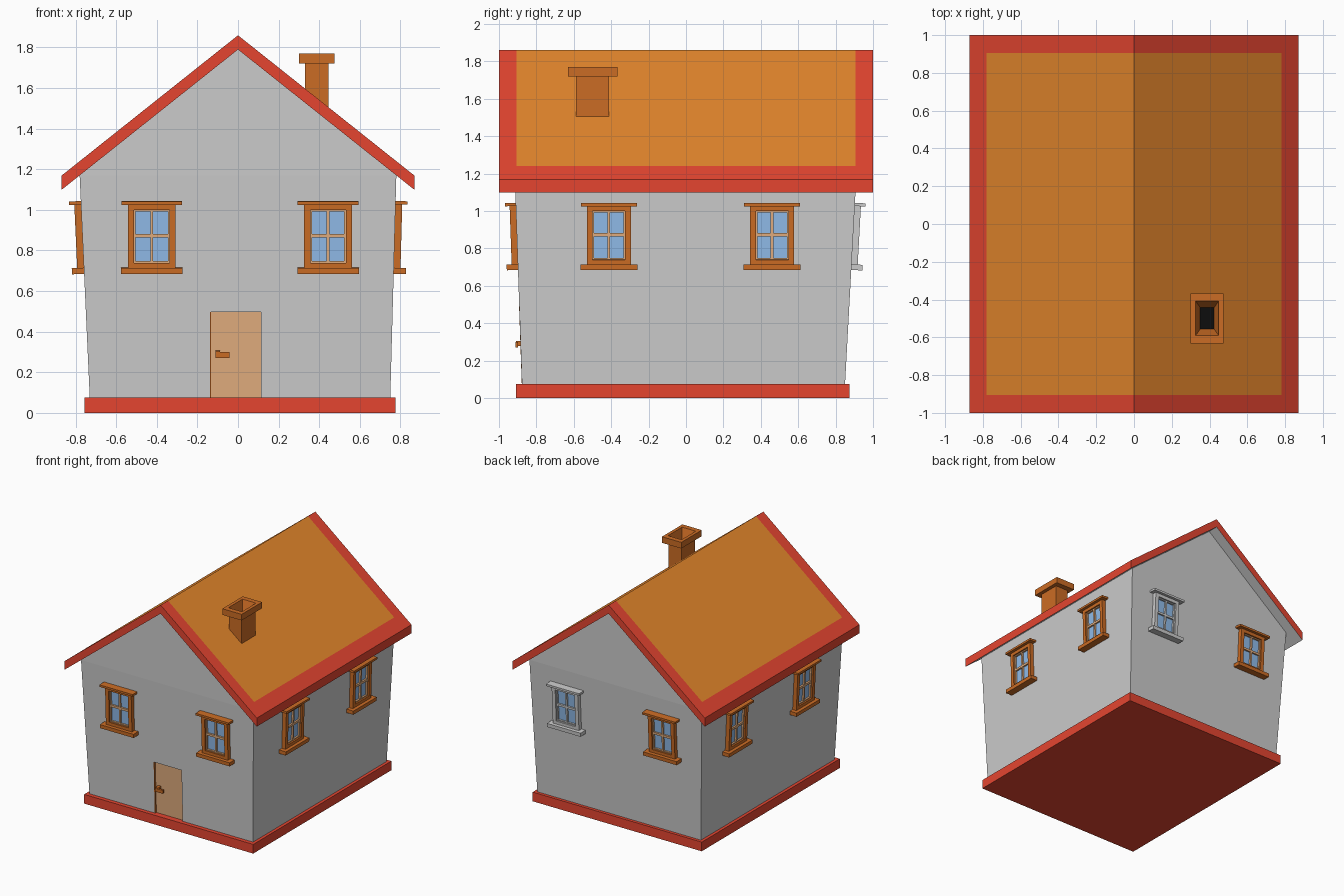
import bpy, bmesh
from math import atan, radians
from mathutils import Matrix, Vector

if "Cube" in bpy.data.objects:
    bpy.data.objects.remove(bpy.data.objects["Cube"])


def material(name, r, g, b):
    m = bpy.data.materials.new(name)
    m.diffuse_color = (r, g, b, 1)
    m.use_nodes = True
    m.node_tree.nodes["Principled BSDF"].inputs["Base Color"].default_value = m.diffuse_color
    return m


RED = material("red_trim", 0.78, 0.06, 0.03)
ORANGE = material("roof_orange", 0.78, 0.24, 0.025)
BROWN = material("brown_wood", 0.60, 0.15, 0.018)
TAN = material("tan_wood", 0.76, 0.42, 0.21)
BLUE = material("glass_blue", 0.28, 0.50, 0.82)
BLACK = material("soot", 0.004, 0.004, 0.004)


def finish(name, bm, mats=(), recalc=True):
    if recalc:
        bmesh.ops.recalc_face_normals(bm, faces=bm.faces[:])
    me = bpy.data.meshes.new(name)
    bm.to_mesh(me)
    bm.free()
    for m in mats:
        if m:
            me.materials.append(m)
    ob = bpy.data.objects.new(name, me)
    bpy.context.collection.objects.link(ob)
    return ob


def boxes(name, spans, mat=None, matrix=Matrix()):
    """One object from boxes given as (x0, x1, y0, y1, z0, z1)."""
    bm = bmesh.new()
    for x0, x1, y0, y1, z0, z1 in spans:
        centre = Matrix.Translation(((x0 + x1) / 2, (y0 + y1) / 2, (z0 + z1) / 2))
        size = Matrix.Diagonal((x1 - x0, y1 - y0, z1 - z0, 1))
        bmesh.ops.create_cube(bm, size=1, matrix=matrix @ centre @ size)
    return finish(name, bm, [mat])


# Key heights and the roof slope
Z0, EAVE, UNDER, RIDGE, SLOPE = 0.075, 1.17, 1.79, 1.86, 0.795

# Base slab
boxes("base", [(-0.755, 0.775, -0.91, 0.875, 0, Z0)], RED)

# Walls: outward leaning box with vertical gables
bm = bmesh.new()
low = [bm.verts.new((x, y, Z0 - 0.005)) for x, y in
       ((-0.73, -0.877), (0.75, -0.877), (0.75, 0.85), (-0.73, 0.85))]
top = [bm.verts.new((x, y, EAVE)) for x, y in
       ((-0.78, -0.915), (0.78, -0.915), (0.78, 0.91), (-0.78, 0.91))]
front_peak = bm.verts.new((0, -0.915, UNDER))
back_peak = bm.verts.new((0, 0.91, UNDER))
for i in range(4):
    j = (i + 1) % 4
    bm.faces.new((low[i], low[j], top[j], top[i]))
bm.faces.new(low[::-1])
bm.faces.new((top[0], top[1], front_peak))
bm.faces.new((top[2], top[3], back_peak))
bm.faces.new((top[1], top[2], back_peak, front_peak))
bm.faces.new((top[3], top[0], front_peak, back_peak))
walls = finish("walls", bm)

# Roof: orange panels with a red border and red edges
xs, ys = (-0.87, -0.78, 0, 0.78, 0.87), (-1, -0.905, 0.905, 1)
bm = bmesh.new()
grid = [[bm.verts.new((x, y, RIDGE - SLOPE * abs(x))) for y in ys] for x in xs]
for i in range(4):
    for j in range(3):
        f = bm.faces.new((grid[i][j], grid[i + 1][j], grid[i + 1][j + 1], grid[i][j + 1]))
        f.material_index = 1 if j == 1 and i in (1, 2) else 0
rim = [e for e in bm.edges if e.is_boundary]
skirt = bmesh.ops.extrude_edge_only(bm, edges=rim)["geom"]
for g in skirt:
    if isinstance(g, bmesh.types.BMVert):
        g.co.z -= RIDGE - UNDER
    elif isinstance(g, bmesh.types.BMFace):
        g.material_index = 0
finish("roof", bm, [RED, ORANGE])

# Grey underside of the roof
bm = bmesh.new()
rows = [[bm.verts.new((x, y, UNDER - SLOPE * abs(x))) for y in (-1, 1)] for x in (-0.87, 0, 0.87)]
for a, b in zip(rows, rows[1:]):
    bm.faces.new((a[0], a[1], b[1], b[0]))
finish("roof_underside", bm, recalc=False)

# Chimney: stepped outside, flared flue inside
bm = bmesh.new()
loops = []
for hx, hy, z in ((0.0575, 0.089, 1.46), (0.0575, 0.089, 1.72), (0.0875, 0.132, 1.72),
                  (0.0875, 0.132, 1.77), (0.061, 0.091, 1.77), (0.037, 0.057, 1.68)):
    loops.append([bm.verts.new((0.3875 + sx * hx, -0.4995 + sy * hy, z))
                  for sx, sy in ((-1, -1), (1, -1), (1, 1), (-1, 1))])
for a, b in zip(loops, loops[1:]):
    for i in range(4):
        j = (i + 1) % 4
        bm.faces.new((a[i], a[j], b[j], b[i]))
bm.faces.new(loops[0][::-1])
bm.faces.new(loops[-1]).material_index = 1
finish("chimney", bm, [BROWN, BLACK])

# Wall sides: yaw, distance from centre at the bottom and at the eaves
SIDES = {"front": (0, 0.877, 0.915), "right": (90, 0.75, 0.78),
         "back": (180, 0.85, 0.91), "left": (-90, 0.73, 0.78)}


def on_wall(side, u, z):
    """Frame on a leaning wall: x runs along it, -y points outward."""
    yaw, b, t = SIDES[side]
    lean = (t - b) / (EAVE - Z0)
    return (Matrix.Rotation(radians(yaw), 4, 'Z')
            @ Matrix.Translation((u, -b - lean * (z - Z0), z))
            @ Matrix.Rotation(atan(lean), 4, 'X'))


def window(side, u, n, grey=False):
    m = on_wall(side, u, 0.87)
    tag = f"{side}_window_{n}"
    w, g = 0.118, 0.087
    boxes(tag + "_frame", [
        (-w, -g, -0.033, 0.01, -0.155, 0.158), (g, w, -0.033, 0.01, -0.155, 0.158),
        (-g, g, -0.033, 0.01, -0.155, -0.13), (-g, g, -0.033, 0.01, 0.13, 0.158),
        (-0.152, 0.152, -0.06, 0.01, -0.185, -0.155),
        (-0.15, 0.15, -0.058, 0.01, 0.157, 0.174)], None if grey else BROWN, m)
    boxes(tag + "_sash", [
        (-g, -g + 0.008, -0.02, 0.01, -0.13, 0.13), (g - 0.008, g, -0.02, 0.01, -0.13, 0.13),
        (-g, g, -0.02, 0.01, -0.13, -0.122), (-g, g, -0.02, 0.01, 0.122, 0.13),
        (-0.007, 0.007, -0.02, 0.01, -0.13, 0.13),
        (-g, g, -0.02, 0.01, -0.006, 0.012)], None if grey else TAN, m)
    boxes(tag + "_glass", [(-g, g, -0.006, 0.008, -0.13, 0.13)], BLUE, m)


# Two windows on every wall, one of them left grey
for side, spots in {"front": (-0.425, 0.444), "right": (-0.412, 0.46),
                    "back": (-0.444, 0.425), "left": (-0.46, 0.412)}.items():
    for n, u in enumerate(spots, 1):
        window(side, u, n, grey=(side == "back" and n == 1))

# Door in a shallow recess
m = on_wall("front", -0.012, 0.29)
cutter = boxes("door_cutter", [(-0.125, 0.125, -0.05, 0.02, -0.25, 0.208)], None, m)
cutter.hide_render = True
cutter.hide_viewport = True
cut = walls.modifiers.new("door_recess", 'BOOLEAN')
cut.operation = 'DIFFERENCE'
cut.object = cutter
boxes("door", [(-0.125, 0.125, 0.014, 0.03, -0.215, 0.208)], TAN, m)
boxes("door_jamb", [(-0.127, -0.122, -0.001, 0.02, -0.215, 0.208)], BROWN, m)

# Door handle: stem and lever
boxes("door_handle", [(-0.1, -0.076, -0.025, 0.016, -0.012, 0.016),
                      (-0.1, -0.03, -0.028, -0.013, -0.018, 0.01)], BROWN, m)
